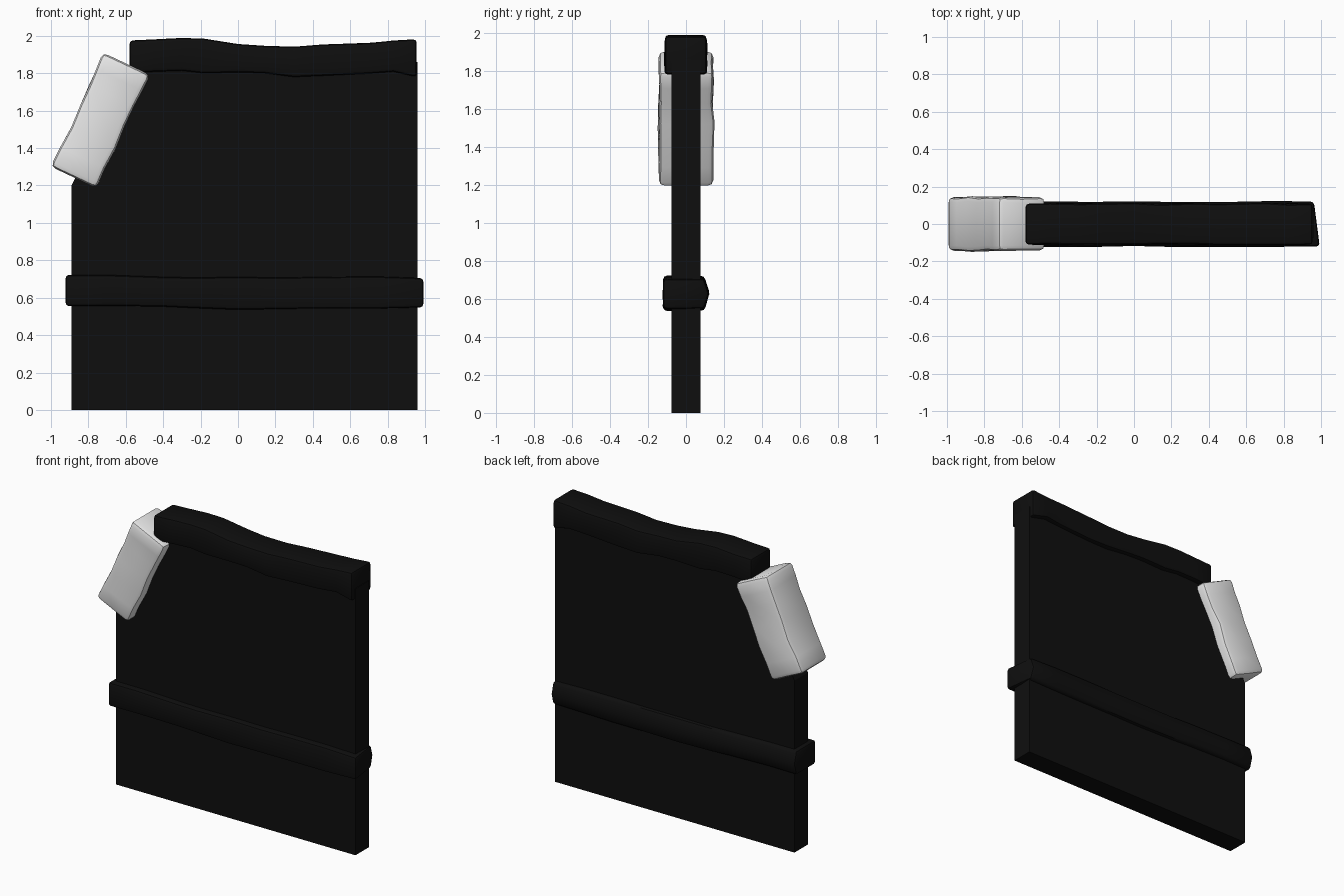
import bpy, bmesh, math, random

random.seed(4)
cube = bpy.data.objects.get("Cube")
if cube:
    bpy.data.objects.remove(cube, do_unlink=True)


def make_material(name, value):
    mat = bpy.data.materials.new(name)
    mat.use_nodes = True
    color = (value, value, value, 1)
    mat.diffuse_color = color
    mat.node_tree.nodes["Principled BSDF"].inputs["Base Color"].default_value = color
    return mat


black = make_material("black", 0.0045)
white = make_material("off_white", 0.8)


def finish(bm, name, mat, smooth=True):
    bmesh.ops.recalc_face_normals(bm, faces=bm.faces[:])
    mesh = bpy.data.meshes.new(name)
    bm.to_mesh(mesh)
    bm.free()
    mesh.materials.append(mat)
    obj = bpy.data.objects.new(name, mesh)
    bpy.context.collection.objects.link(obj)
    if smooth:
        bpy.ops.object.select_all(action="DESELECT")
        obj.select_set(True)
        bpy.context.view_layer.objects.active = obj
        bpy.ops.object.shade_smooth_by_angle(angle=math.radians(35))
    return obj


def rough_beam(name, mat, stations, front, back, ridge, bevel, wobble, skew=0.0):
    """Loft hewn sections (x, low, high) along x; ridge pushes out the back middle."""
    bm = bmesh.new()
    rings = []
    last = len(stations) - 1
    for i, (x, low, high) in enumerate(stations):
        amount = wobble if 0 < i < last else 0
        jitter = lambda: random.uniform(-amount, amount)
        mid = (low + high) / 2
        section = [(front, low), (front, mid), (front, high),
                   (back, high), (back + ridge, mid), (back, low)]
        shear = skew if i == last else 0
        rings.append([bm.verts.new((x - shear * (y - front), y + jitter(), z + jitter() * 0.4))
                      for y, z in section])
    for a, b in zip(rings, rings[1:]):
        for k in range(len(a)):
            n = (k + 1) % len(a)
            bm.faces.new((a[k], a[n], b[n], b[k]))
    bm.faces.new(rings[0])
    bm.faces.new(rings[-1])
    bmesh.ops.recalc_face_normals(bm, faces=bm.faces[:])
    sharp = [e for e in bm.edges if e.calc_face_angle(0) > math.radians(48)]
    bmesh.ops.bevel(bm, geom=sharp, offset=bevel, segments=2, profile=0.5,
                    affect="EDGES", clamp_overlap=True)
    return finish(bm, name, mat)


# Flat wall panel with one clipped upper corner
bm = bmesh.new()
outline = [(-0.89, 0), (0.96, 0), (0.96, 1.86), (-0.56, 1.86), (-0.89, 1.2)]
base = bm.faces.new([bm.verts.new((x, -0.075, z)) for x, z in outline])
extruded = bmesh.ops.extrude_face_region(bm, geom=[base])
moved = [v for v in extruded["geom"] if isinstance(v, bmesh.types.BMVert)]
bmesh.ops.translate(bm, verts=moved, vec=(0, 0.15, 0))
finish(bm, "wall_panel", black, smooth=False)

# Wavy beam along the top
rough_beam("top_beam", black,
           [(-0.58, 1.80, 1.975), (-0.45, 1.81, 1.98), (-0.3, 1.815, 1.99),
            (-0.18, 1.80, 1.985), (0, 1.805, 1.957), (0.14, 1.80, 1.948),
            (0.3, 1.78, 1.94), (0.45, 1.785, 1.955), (0.7, 1.80, 1.963),
            (0.83, 1.81, 1.973), (0.955, 1.78, 1.982)],
           -0.11, 0.108, 0.0, 0.018, 0.005)

# Band around the lower part
rough_beam("middle_band", black,
           [(-0.922, 0.555, 0.722), (-0.7, 0.558, 0.72), (-0.4, 0.552, 0.712),
            (-0.25, 0.545, 0.708), (0, 0.537, 0.71), (0.25, 0.54, 0.708),
            (0.5, 0.542, 0.712), (0.75, 0.542, 0.712), (0.993, 0.548, 0.705)],
           -0.12, 0.095, 0.025, 0.018, 0.004, skew=0.13)

# Pale block leaning along the clipped corner
block = rough_beam("corner_block", white,
                   [(-0.335, -0.135, 0.135), (-0.22, -0.132, 0.13), (-0.1, -0.138, 0.127),
                    (0.03, -0.128, 0.13), (0.15, -0.133, 0.132), (0.24, -0.137, 0.134),
                    (0.335, -0.138, 0.142)],
                   -0.143, 0.145, -0.005, 0.028, 0.008)
block.location = (-0.737, 0, 1.547)
block.rotation_euler = (0, math.radians(-64.8), 0)
